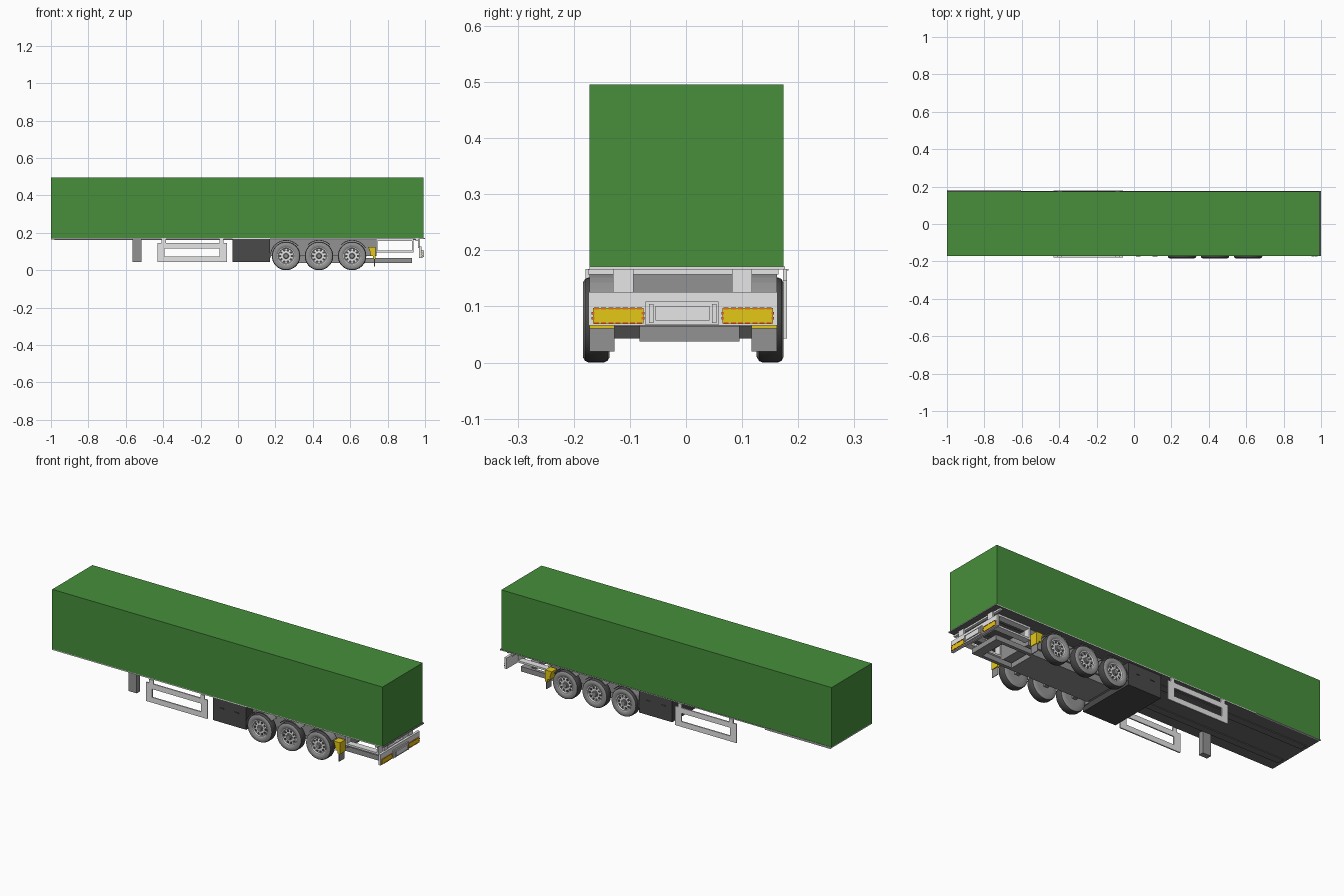
import bpy, bmesh, math
from mathutils import Vector

if "Cube" in bpy.data.objects:
    bpy.data.objects.remove(bpy.data.objects["Cube"])


def material(name, r, g, b):
    m = bpy.data.materials.new(name)
    m.diffuse_color = (r, g, b, 1)
    m.use_nodes = True
    m.node_tree.nodes["Principled BSDF"].inputs["Base Color"].default_value = m.diffuse_color
    return m


GREEN = material("green", 0.063, 0.275, 0.043)
LIGHT = material("light grey", 0.79, 0.79, 0.79)
GREY = material("mid grey", 0.29, 0.29, 0.29)
CHARCOAL = material("charcoal", 0.15, 0.15, 0.15)
DARK = material("dark grey", 0.068, 0.068, 0.07)
YELLOW = material("yellow", 0.78, 0.58, 0.008)
ORANGE = material("orange", 0.85, 0.17, 0.015)
YC = -0.005          # centre line of the running gear


def finish(bm, name, *mats):
    bmesh.ops.recalc_face_normals(bm, faces=bm.faces)
    me = bpy.data.meshes.new(name)
    bm.to_mesh(me)
    bm.free()
    for m in mats:
        me.materials.append(m)
    ob = bpy.data.objects.new(name, me)
    bpy.context.collection.objects.link(ob)
    return ob


def boxes(name, mat, *specs):
    """One object from boxes given as x0, x1, y0, y1, z0, z1."""
    bm = bmesh.new()
    for x0, x1, y0, y1, z0, z1 in specs:
        vs = bmesh.ops.create_cube(bm, size=1)["verts"]
        for v in vs:
            v.co = Vector(((x0 + x1) / 2 + v.co.x * (x1 - x0),
                           (y0 + y1) / 2 + v.co.y * (y1 - y0),
                           (z0 + z1) / 2 + v.co.z * (z1 - z0)))
    return finish(bm, name, mat)


def frame(x0, x1, z0, z1, tx, tz, y0, y1):
    """Four bars of an upright rectangular frame."""
    return [(x0, x1, y0, y1, z0, z0 + tz), (x0, x1, y0, y1, z1 - tz, z1),
            (x0, x0 + tx, y0, y1, z0 + tz, z1 - tz), (x1 - tx, x1, y0, y1, z0 + tz, z1 - tz)]


def smooth(ob):
    bpy.ops.object.select_all(action='DESELECT')
    ob.select_set(True)
    bpy.context.view_layer.objects.active = ob
    bpy.ops.object.shade_smooth_by_angle(angle=math.radians(35))


def lathe(name, profile, cx, cz, mats, rule=None, n=36):
    """Turn (radius, y) points round a cross axle."""
    bm = bmesh.new()
    rings = [[bm.verts.new((cx + r * math.cos(i * math.tau / n), y, cz + r * math.sin(i * math.tau / n)))
              for i in range(n)] for r, y in profile]
    for k in range(len(rings) - 1):
        for i in range(n):
            j = (i + 1) % n
            f = bm.faces.new((rings[k][i], rings[k][j], rings[k + 1][j], rings[k + 1][i]))
            if rule and rule(profile[k], profile[k + 1]):
                f.material_index = 1
    bm.faces.new(rings[0])
    bm.faces.new(rings[-1])
    ob = finish(bm, name, *mats)
    smooth(ob)
    return ob


def strip(name, mat, pairs, y0, y1):
    """Solid swept from inner/outer (x, z) point pairs, extruded across."""
    bm = bmesh.new()
    rows = [[bm.verts.new((p[0], y, p[1])) for p, y in ((a, y0), (b, y0), (b, y1), (a, y1))]
            for a, b in pairs]
    for p, q in zip(rows, rows[1:]):
        for k in range(4):
            bm.faces.new((p[k], p[(k + 1) % 4], q[(k + 1) % 4], q[k]))
    bm.faces.new(rows[0])
    bm.faces.new(rows[-1])
    return finish(bm, name, mat)


def arc(cx, r, a0, a1, n=10):
    angles = [math.radians(a0 + (a1 - a0) * i / n) for i in range(n + 1)]
    return [(cx + r * math.cos(a), R + r * math.sin(a)) for a in angles]


def arch(name, mat, cx, a0, a1, y0, y1):
    strip(name, mat, list(zip(arc(cx, 0.082, a0, a1), arc(cx, 0.086, a0, a1))), y0, y1)


R = 0.076

# Cargo body and deck underneath (light rim, charcoal underside)
boxes("cargo_body", GREEN, (-1.0, 0.992, -0.172, 0.174, 0.171, 0.496))
deck = boxes("deck", LIGHT, (-1.0, 1.0, -0.172, 0.176, 0.166, 0.171))
deck.data.materials.append(CHARCOAL)
for p in deck.data.polygons:
    p.material_index = 1 if abs(p.normal.z) > 0.5 else 0
boxes("deck_rails", CHARCOAL, *[(-0.98, 0.96, YC + s * 0.085 - 0.02, YC + s * 0.085 + 0.02, 0.162, 0.166)
                                for s in (-1, 1)])
boxes("deck_side_strip", LIGHT, (-1.0, -0.605, 0.174, 0.183, 0.164, 0.167))

# Single parking leg
boxes("parking_leg", GREY, (-0.565, -0.515, -0.137, -0.107, 0.045, 0.1665))

# Side guards with hanging posts
for side, y0, y1 in (("front", -0.179, -0.172), ("back", 0.173, 0.180)):
    boxes("side_guard_" + side, LIGHT, *frame(-0.43, -0.06, 0.043, 0.146, 0.038, 0.029, y0, y1),
          (-0.41, -0.385, y0, y1, 0.146, 0.1665), (-0.10, -0.078, y0, y1, 0.146, 0.1665))

# Wide equipment locker with handles
boxes("locker", DARK, (-0.03, 0.17, -0.172, 0.162, 0.043, 0.1665))
boxes("locker_handles", DARK, *[(x, x + 0.025, y, y + 0.003, 0.118, 0.123)
                                for x in (0.01, 0.10) for y in (-0.175, 0.162)])

# Central chassis between the wheels
boxes("chassis", GREY, (0.17, 0.74, -0.115, 0.105, 0.075, 0.163),
      (0.22, 0.68, -0.083, 0.095, 0.038, 0.075))
boxes("rear_tray", GREY, (0.68, 0.93, -0.083, -0.065, 0.038, 0.065), (0.68, 0.93, 0.077, 0.095, 0.038, 0.065),
      (0.88, 0.93, -0.065, 0.077, 0.038, 0.065), (0.68, 0.70, -0.065, 0.077, 0.038, 0.065))

# Rear light frames
for k, (y0, y1) in enumerate(((-0.13, -0.095), (0.082, 0.118))):
    boxes("rear_frame_%d" % (k + 1), LIGHT, *frame(0.738, 0.938, 0.095, 0.166, 0.009, 0.010, y0, y1))
boxes("rear_crossbar", LIGHT, (0.928, 0.938, -0.095, 0.082, 0.095, 0.105),
      (0.95, 0.965, -0.175, 0.165, 0.157, 0.166))

# Wheels: tyre with dark tread, light rim, dark holes, hub
for w, cx in enumerate((0.257, 0.433, 0.610)):
    boxes("axle_%d" % (w + 1), GREY, (cx - 0.012, cx + 0.012, -0.14, 0.13, R - 0.012, R + 0.012))
    for side, s in (("front", -1), ("back", 1)):
        tag = "_%s_%d" % (side, w + 1)

        def at(pts):
            return [(r, YC + s * d) for r, d in pts]

        lathe("tyre" + tag, at([(0.045, 0.131), (0.066, 0.131), (0.073, 0.135), (R, 0.142), (R, 0.168),
                                (0.073, 0.175), (0.066, 0.179), (0.052, 0.179), (0.046, 0.175), (0.044, 0.164)]),
              cx, R, (GREY, DARK), lambda a, b: min(a[0], b[0]) > 0.07)
        lathe("rim" + tag, at([(0.046, 0.162), (0.046, 0.176), (0.042, 0.176), (0.039, 0.169),
                               (0.022, 0.171), (0.020, 0.171)]), cx, R, (LIGHT,))
        lathe("hub" + tag, at([(0.018, 0.168), (0.018, 0.174), (0.013, 0.175), (0.011, 0.179)]),
              cx, R, (GREY,), n=20)
        # ring of ventilation holes
        for i in range(10):
            a = i * math.tau / 10
            lathe("rim_hole%s_%d" % (tag, i + 1), at([(0.0065, 0.167), (0.0065, 0.1715)]),
                  cx + 0.031 * math.cos(a), R + 0.031 * math.sin(a), (DARK,), n=10)

# Mudguards and flaps; the yellow one has a curved inside and square back
for side, s in (("front", -1), ("back", 1)):
    y0, y1 = sorted((YC + s * 0.122, YC + s * 0.167))
    arch("front_mudguard_" + side, GREY, 0.257, 40, 185, y0, y1)
    arch("middle_mudguard_" + side, GREY, 0.433, 45, 135, y0, y1)
    arch("rear_mudguard_top_" + side, GREY, 0.610, 30, 135, y0, y1)
    inner = arc(0.610, 0.098, 0, 29)
    strip("rear_mudguard_" + side, YELLOW, [(p, (0.736, p[1])) for p in inner], y0, y1)
    boxes("rear_mudguard_lip_" + side, YELLOW, (0.722, 0.736, y0, y1, 0.061, 0.076))
    boxes("mud_flap_" + side, GREY, (0.728, 0.732, y0, y1, 0.02, 0.061))

# Rear bumper with posts
boxes("bumper", LIGHT, (0.968, 0.982, -0.174, 0.163, 0.066, 0.126))
boxes("bumper_posts", LIGHT, *[(0.962, 0.972, y, y + 0.036, 0.12, 0.1665) for y in (-0.13, 0.082)])

# Tail lamps: yellow panels edged with orange studs
for k, y0 in enumerate((-0.166, 0.065)):
    boxes("tail_lamp_%d" % (k + 1), YELLOW, (0.982, 0.985, y0, y0 + 0.09, 0.070, 0.097))
    studs = [(0.984, 0.987, y0 + 0.002 + i * 0.0128, y0 + 0.011 + i * 0.0128, z, z + 0.003)
             for i in range(7) for z in (0.069, 0.095)]
    studs += [(0.984, 0.987, y, y + 0.005, z, z + 0.004) for y in (y0 - 0.002, y0 + 0.087)
              for z in (0.077, 0.086)]
    boxes("tail_lamp_studs_%d" % (k + 1), ORANGE, *studs)

# Blank plate holder in the middle of the bumper
boxes("plate_panel", LIGHT, (0.982, 0.988, -0.072, 0.058, 0.067, 0.109))
boxes("plate", LIGHT, (0.988, 0.994, -0.054, 0.042, 0.075, 0.101))
boxes("plate_lamps", LIGHT, (0.988, 0.994, -0.066, -0.058, 0.071, 0.104),
      (0.988, 0.994, 0.046, 0.054, 0.071, 0.104))
